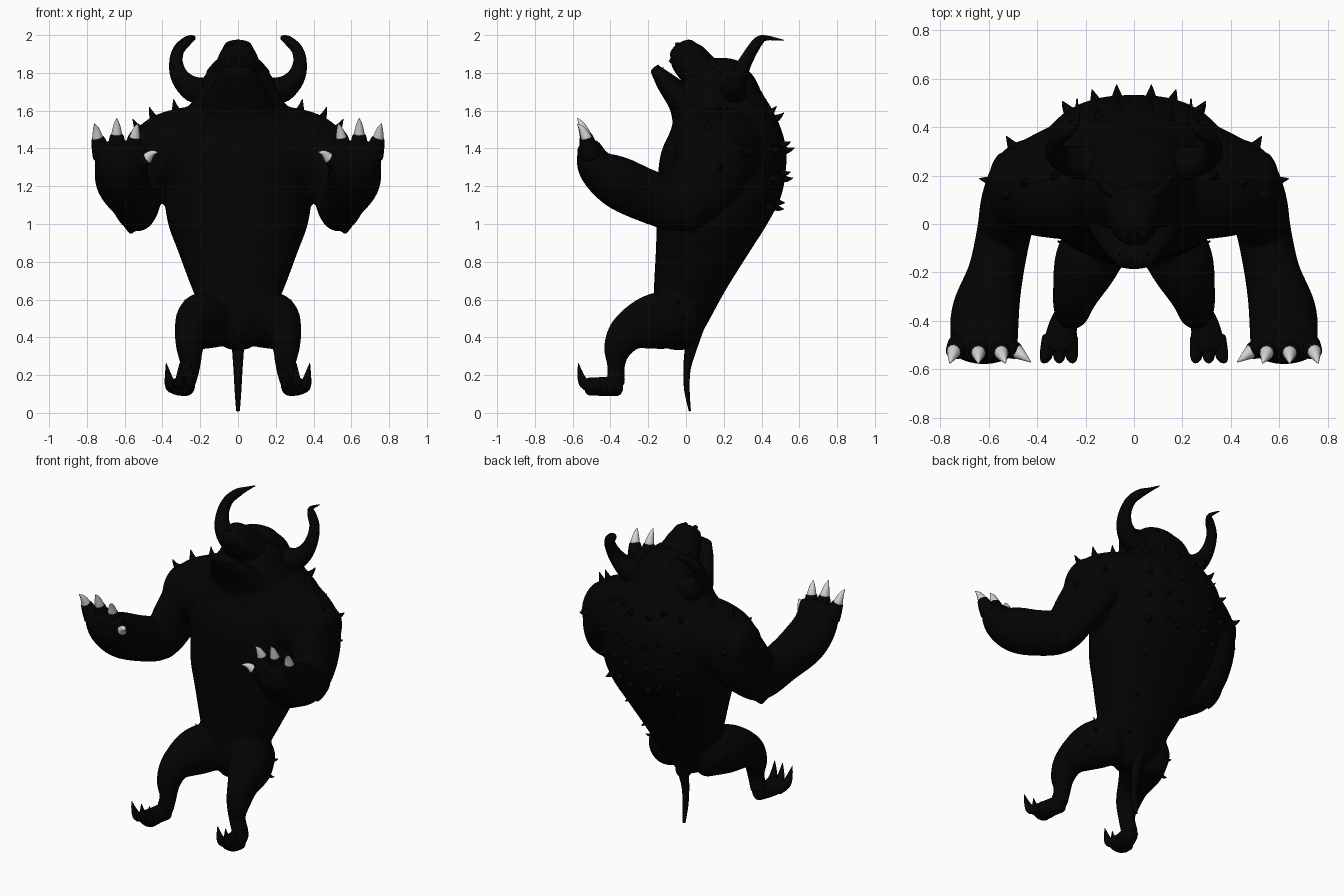
import bpy, bmesh, math
from mathutils import Vector
from mathutils.bvhtree import BVHTree

cube = bpy.data.objects.get("Cube")
if cube:
    bpy.data.objects.remove(cube, do_unlink=True)


def material(name, rgb):
    m = bpy.data.materials.new(name)
    m.use_nodes = True
    m.diffuse_color = (*rgb, 1)
    bsdf = m.node_tree.nodes["Principled BSDF"]
    bsdf.inputs["Base Color"].default_value = (*rgb, 1)
    bsdf.inputs["Roughness"].default_value = 0.8
    return m


HIDE = material("black hide", (0.001, 0.001, 0.001))
CLAW = material("pale claw", (0.65, 0.65, 0.65))
X, Y, Z = Vector((1, 0, 0)), Vector((0, 1, 0)), Vector((0, 0, 1))


def spline(pts, steps):
    """Smooth a list of number tuples through all its points."""
    p = [Vector(q) for q in pts]
    p = [2 * p[0] - p[1]] + p + [2 * p[-1] - p[-2]]
    out = []
    for a, b, c, d in zip(p, p[1:], p[2:], p[3:]):
        for i in range(steps):
            t = i / steps
            out.append((2 * b + (c - a) * t + (2 * a - 5 * b + 4 * c - d) * t * t
                        + (3 * b - a - 3 * c + d) * t ** 3) / 2)
    return out + [p[-2]]


def tube(bm, pts, hint=X, seg=24, steps=4, cap=0.6, flat=None, power=2.0):
    """Loft elliptical rings (x, y, z, side radius, other radius) with rounded ends."""
    path = spline(pts, steps)
    pos = [Vector(p[:3]) for p in path]
    rings = []
    for i, p in enumerate(path):
        t = flat or (pos[min(i + 1, len(pos) - 1)] - pos[max(i - 1, 0)]).normalized()
        rings.append((pos[i], t, max(p[3], 0.002), max(p[4], 0.002)))

    def ends(ring, sign):
        c, t, a, b = ring
        r = min(a, b) * cap * sign
        return [(c + t * r * math.sin(k), t, a * math.cos(k), b * math.cos(k))
                for k in (0.4, 0.8, 1.15, 1.45)]

    rings = ends(rings[0], -1)[::-1] + rings + ends(rings[-1], 1)
    loops = []
    for c, t, a, b in rings:
        side = (hint - t * t.dot(hint)).normalized()
        other = t.cross(side)
        loop = []
        for k in range(seg):
            u = math.tau * k / seg
            cu, su = (math.copysign(abs(f) ** (2 / power), f) for f in (math.cos(u), math.sin(u)))
            loop.append(bm.verts.new(c + side * a * cu + other * b * su))
        loops.append(loop)
    for l, m in zip(loops, loops[1:]):
        for k in range(seg):
            n = (k + 1) % seg
            bm.faces.new((l[k], l[n], m[n], m[k]))
    bm.faces.new(loops[0][::-1])
    bm.faces.new(loops[-1])


def thorn(bm, base, mid, tip, r, seg=10):
    """Curved pointed claw, tooth or spike."""
    hint = X if abs((Vector(tip) - Vector(base)).normalized().x) < 0.8 else Z
    tube(bm, [(*base, r, r), (*mid, r * 0.55, r * 0.55), (*tip, 0.002, 0.002)],
         hint, seg, 3, 0.3)


def finish(bm, name, mat=HIDE, mirror=False, blend=False):
    """Turn a bmesh into an object, optionally mirrored and blended into one skin."""
    bmesh.ops.recalc_face_normals(bm, faces=bm.faces)
    me = bpy.data.meshes.new(name)
    bm.to_mesh(me)
    tree = BVHTree.FromBMesh(bm)
    bm.free()
    me.materials.append(mat)
    ob = bpy.data.objects.new(name, me)
    bpy.context.collection.objects.link(ob)
    bpy.ops.object.select_all(action="DESELECT")
    ob.select_set(True)
    bpy.context.view_layer.objects.active = ob
    bpy.ops.object.shade_smooth_by_angle(angle=math.radians(50))
    if mirror:
        ob.modifiers.new("mirror", "MIRROR").use_clip = False
    if blend:
        remesh = ob.modifiers.new("blend", "REMESH")
        remesh.mode, remesh.voxel_size, remesh.use_smooth_shade = "VOXEL", 0.013, True
        relax = ob.modifiers.new("relax", "SMOOTH")
        relax.factor, relax.iterations = 0.5, 5
    return tree


# body: torso, neck and skull from height, front, back, half width
body = bmesh.new()
SECTIONS = [(.36, -.12, .04, .08), (.45, -.17, .10, .15), (.65, -.17, .21, .24),
            (.85, -.16, .335, .315), (1.0, -.155, .43, .37), (1.15, -.15, .505, .39),
            (1.3, -.145, .53, .395), (1.4, -.125, .53, .40), (1.5, -.08, .505, .37),
            (1.6, -.06, .46, .275), (1.7, -.05, .40, .215), (1.78, 0, .36, .18),
            (1.84, .07, .30, .13)]
tube(body, [(0, (f + b) / 2, z, w, (b - f) / 2) for z, f, b, w in SECTIONS],
     seg=40, cap=0.35, flat=Z, power=2.4)

# body: broad shoulder yoke
yoke = [(.18, .20, 1.40, .27, .225), (.33, .175, 1.39, .235, .22), (.45, .155, 1.375, .195, .195),
        (.535, .15, 1.36, .15, .15)]
tube(body, [(-x, *r) for x, *r in yoke[::-1]] + yoke, Y, 32, cap=0.45, flat=X)

# body: arms from shoulder to palm, with a bony elbow
tube(body, [(.37, .17, 1.40, .165, .19), (.45, .145, 1.31, .155, .20), (.51, .07, 1.19, .125, .18),
            (.535, -.03, 1.10, .113, .142), (.57, -.2, 1.147, .115, .14), (.612, -.36, 1.222, .14, .138),
            (.618, -.475, 1.305, .14, .103), (.618, -.515, 1.41, .138, .062)], cap=0.5)
thorn(body, (.56, .02, 1.04), (.565, .025, .99), (.57, .02, .94), .085, 16)

# body: legs
tube(body, [(.125, -.01, .49, .13, .145), (.195, -.16, .485, .135, .15), (.245, -.30, .43, .092, .108),
            (.255, -.36, .34, .072, .077), (.252, -.37, .25, .054, .047), (.275, -.37, .16, .053, .048)],
     cap=0.5)
skin = finish(body, "body", mirror=True, blend=True)

# muzzle, lower jaw, brows and nostrils
bm = bmesh.new()
tube(bm, [(0, .13, 1.74, .16, .12), (0, .06, 1.82, .125, .105), (0, .01, 1.88, .102, .098),
          (0, -.02, 1.925, .08, .075)], cap=0.5, power=2.3)
finish(bm, "muzzle")
bm = bmesh.new()
tube(bm, [(0, .05, 1.55, .21, .13), (0, -.015, 1.65, .185, .085), (0, -.105, 1.75, .125, .055),
          (0, -.16, 1.815, .075, .03)])
finish(bm, "lower_jaw")
bm = bmesh.new()
tube(bm, [(.03, .10, 1.87, .02, .02), (.09, .13, 1.855, .025, .025), (.15, .2, 1.80, .02, .02)], Y, 12)
tube(bm, [(.035, -.05, 1.95, .016, .012), (.05, 0, 1.95, .018, .012)], X, 12)
finish(bm, "brows_and_nostrils", mirror=True)

# teeth along both jaws
bm = bmesh.new()
for i in range(4):
    x, k = .015 + .022 * i, .006 * i * i
    size = .035 if i == 2 else .022
    thorn(bm, (x, -.16 + k, 1.82 - k), (x, -.153 + k, 1.835 - k), (x, -.145 + k, 1.82 - k + size), .01, 8)
    thorn(bm, (x, -.07 + k, 1.88 - k), (x, -.08 + k, 1.87 - k), (x, -.09 + k, 1.88 - k - size), .01, 8)
finish(bm, "teeth", mirror=True)

# horns
bm = bmesh.new()
tube(bm, [(.15, .25, 1.70, .075, .07), (.24, .255, 1.715, .07, .065), (.305, .275, 1.775, .05, .05),
          (.328, .31, 1.85, .037, .037), (.315, .35, 1.92, .031, .031),
          (.27, .385, 1.968, .026, .026), (.238, .425, 1.985, .014, .014),
          (.235, .515, 1.973, .003, .003)], Vector((0, .6, -.8)), 18)
finish(bm, "horns", mirror=True)

# fingers with pale claws: knuckle, finger end, claw tip
FINGERS = [((.715, -.50, 1.36), (.742, -.525, 1.45), (.76, -.575, 1.53)),
           ((.64, -.51, 1.38), (.642, -.53, 1.468), (.642, -.575, 1.56)),
           ((.56, -.51, 1.36), (.548, -.53, 1.45), (.53, -.575, 1.53)),
           ((.56, -.49, 1.30), (.485, -.525, 1.345), (.425, -.57, 1.38))]
fingers, claws = bmesh.new(), bmesh.new()
for a, b, c in FINGERS:
    a, b, c = Vector(a), Vector(b), Vector(c)
    hint = X if a.x - b.x < .05 else Z
    tube(fingers, [(*a, .055, .05), (*((a + b) / 2), .047, .045), (*b, .036, .034)], hint, 14, cap=0.4)
    thorn(claws, b, (b + c) / 2 + Z * .012, c, .031, 12)
finish(fingers, "fingers", mirror=True)
finish(claws, "hand_claws", CLAW, True)

# feet with upturned toes
bm = bmesh.new()
tube(bm, [(.275, -.365, .145, .05, .055), (.295, -.43, .14, .06, .05), (.305, -.51, .14, .072, .048)])
for x, lean in ((.262, -.012), (.308, 0), (.35, .03)):
    tube(bm, [(x, -.47, .135, .03, .03), (x + lean / 3, -.53, .15, .028, .03),
              (x + lean * .6, -.555, .19, .02, .02), (x + lean, -.57, .262, .002, .002)], X, 12)
finish(bm, "feet", mirror=True)

# tail
bm = bmesh.new()
tube(bm, [(0, .05, .46, .04, .05), (0, .025, .34, .032, .033), (0, .005, .23, .024, .02),
          (0, .005, .12, .018, .015), (0, .02, .012, .01, .006)], seg=14)
finish(bm, "tail")

# spikes set on the skin of the back, shoulders and hips
bm = bmesh.new()


def spike(origin, direction, size):
    hit, normal, _, _ = skin.ray_cast(Vector(origin), direction)
    if hit:
        if normal.dot(direction) > 0:
            normal = -normal
        thorn(bm, hit - normal * .012, hit + normal * size * .4, hit + normal * size + Z * size * .2,
              size * .55)


for z, spread in ((1.56, .9), (1.39, 1.0), (1.24, 1.0), (1.09, .9)):
    for i, x in enumerate((.07, .16, .27)):
        spike((x * spread, 2, z + .03 * (i % 2)), -Y, .046)
for z in (.9, .7, .5):
    spike((.17 * (z + .2), 2, z), -Y, .026)
for x, y in ((.45, .17), (.33, .2), (.53, .12)):
    spike((x, y, 3), -Z, .045)
spike((.5, 2, 1.38), -Y, .05)
for y, z, size in ((.18, 1.30, .035), (-.02, .5, .025), (-.08, .42, .025), (-.05, .58, .025)):
    spike((2, y, z), -X, size)
finish(bm, "skin_spikes", mirror=True)
